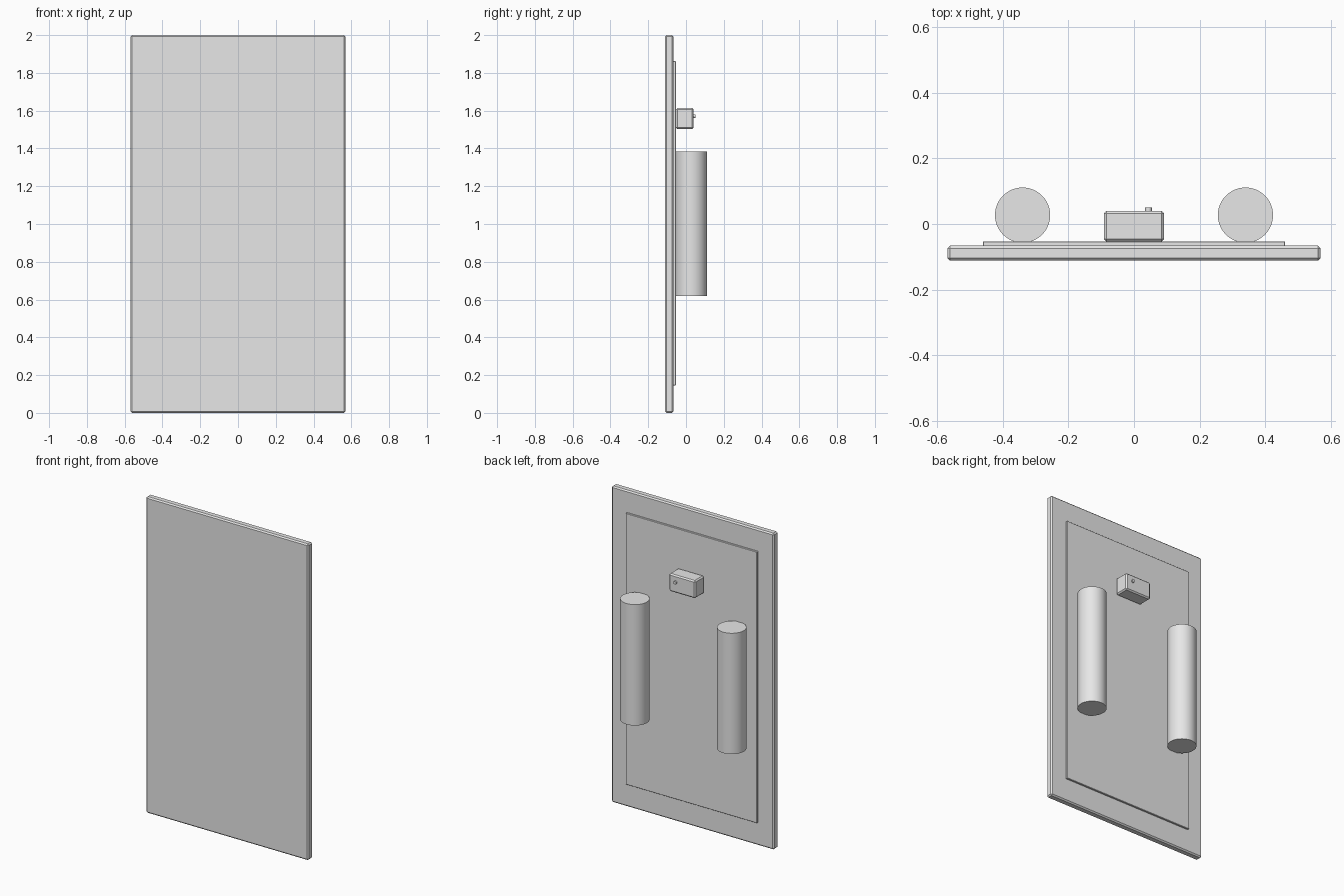
import bpy
import math

default = bpy.data.objects.get("Cube")
if default:
    bpy.data.objects.remove(default, do_unlink=True)

grey = bpy.data.materials.new("light grey")
grey.use_nodes = True
grey.diffuse_color = (0.8, 0.8, 0.8, 1)
grey.node_tree.nodes["Principled BSDF"].inputs["Base Color"].default_value = (0.8, 0.8, 0.8, 1)


def box(name, low, high, chamfer):
    """Chamfered box between two corners."""
    centre = [(a + b) / 2 for a, b in zip(low, high)]
    bpy.ops.mesh.primitive_cube_add(size=1, location=centre)
    ob = bpy.context.object
    ob.name = name
    ob.scale = [b - a for a, b in zip(low, high)]
    bpy.ops.object.transform_apply(location=False, rotation=False, scale=True)
    bevel = ob.modifiers.new("chamfer", "BEVEL")
    bevel.width = chamfer
    bevel.segments = 1
    ob.data.materials.append(grey)
    return ob


def cylinder(name, radius, length, centre, sides, tilt=0):
    """Smooth-sided cylinder with sharp rims."""
    bpy.ops.mesh.primitive_cylinder_add(vertices=sides, radius=radius, depth=length,
                                        location=centre, rotation=(tilt, 0, 0))
    ob = bpy.context.object
    ob.name = name
    ob.data.materials.append(grey)
    bpy.ops.object.shade_smooth_by_angle(angle=math.radians(35))
    return ob


# Flat front slab and the thinner mounting panel behind it
box("front_slab", (-0.568, -0.111, 0), (0.568, -0.066, 2), 0.008)
box("back_panel", (-0.46, -0.067, 0.146), (0.46, -0.053, 1.862), 0.002)

# Upright cylinders on the back
for side, name in ((1, "left_cylinder"), (-1, "right_cylinder")):
    cylinder(name, 0.084, 0.765, (side * 0.339, 0.027, 1.0025), 64)

# Control box with its small button
box("control_box", (-0.092, -0.053, 1.502), (0.092, 0.04, 1.614), 0.008)
cylinder("control_button", 0.01, 0.014, (0.044, 0.043, 1.571), 24, math.pi / 2)
